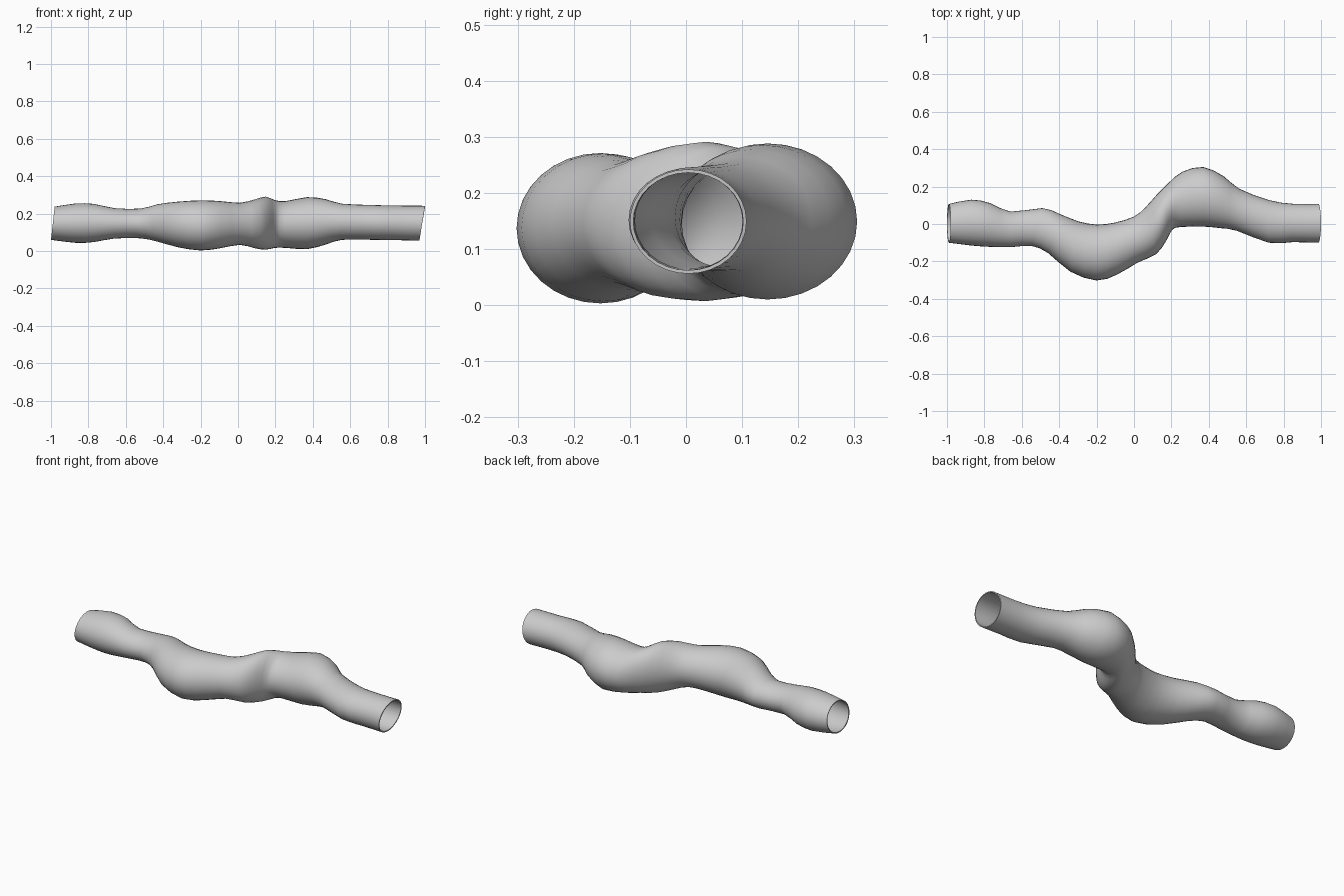
import bpy, bmesh
from math import sin, cos, pi
from mathutils import Vector

if "Cube" in bpy.data.objects:
    bpy.data.objects.remove(bpy.data.objects["Cube"])

# Stations along the tube: back edge x,y / front edge x,y / z low, z high / end tilt
STATIONS = [
    (-.99, .107, -.99, -.10, .06, .237, .01),
    (-.87, .13, -.87, -.115, .044, .254, 0),
    (-.77, .112, -.77, -.122, .048, .252, 0),
    (-.66, .066, -.66, -.124, .067, .229, 0),
    (-.49, .085, -.55, -.117, .068, .227, 0),
    (-.40, .055, -.46, -.155, .05, .25, 0),
    (-.30, .015, -.34, -.255, .02, .264, 0),
    (-.20, -.003, -.20, -.302, .003, .271, 0),
    (-.10, .008, -.09, -.27, .015, .267, 0),
    (.00, .04, .02, -.206, .033, .258, 0),
    (.06, .088, .12, -.16, .015, .276, 0),
    (.12, .155, .175, -.085, .007, .291, 0),
    (.19, .225, .205, -.03, .017, .272, 0),
    (.26, .28, .25, -.016, .017, .267, 0),
    (.37, .305, .37, -.014, .01, .288, 0),
    (.48, .255, .46, -.022, .035, .277, 0),
    (.56, .19, .55, -.036, .06, .253, 0),
    (.72, .128, .72, -.10, .06, .246, 0),
    (.85, .108, .85, -.097, .058, .243, 0),
    (.985, .108, .985, -.10, .056, .242, .015),
]
SIDES = 32


def spline(p0, p1, p2, p3, t):
    return [0.5 * (2 * b + (c - a) * t + (2 * a - 5 * b + 4 * c - d) * t * t
                   + (3 * b - a - 3 * c + d) * t ** 3)
            for a, b, c, d in zip(p0, p1, p2, p3)]


# Smoothly interpolated stations
n = len(STATIONS)
sections = []
for i in range(n - 1):
    ps = [STATIONS[min(max(i + k, 0), n - 1)] for k in (-1, 0, 1, 2)]
    sections += [spline(*ps, 0), spline(*ps, 0.5)]
sections.append(STATIONS[-1])

# Tube skin lofted through elliptical rings, open at both ends
bm = bmesh.new()
rings = []
for bx, by, fx, fy, lo, hi, tilt in sections:
    centre = Vector(((bx + fx) / 2, (by + fy) / 2, (lo + hi) / 2))
    side = Vector(((bx - fx) / 2, (by - fy) / 2, 0))
    up = Vector((tilt, 0, (hi - lo) / 2))
    rings.append([bm.verts.new(centre + side * cos(2 * pi * k / SIDES)
                               + up * sin(2 * pi * k / SIDES)) for k in range(SIDES)])
for a, b in zip(rings, rings[1:]):
    for k in range(SIDES):
        m = (k + 1) % SIDES
        bm.faces.new((a[k], a[m], b[m], b[k]))
# Quads wind so that normals face outward
if bm.faces[:] and sum(f.normal.dot(f.calc_center_median() - Vector((0, 0, .15)))
                       for f in bm.faces if not f.normal_update()) < 0:
    bmesh.ops.reverse_faces(bm, faces=bm.faces[:])

mesh = bpy.data.meshes.new("winding_tube")
bm.to_mesh(mesh)
bm.free()
tube = bpy.data.objects.new("winding_tube", mesh)
bpy.context.collection.objects.link(tube)

# Thin wall
wall = tube.modifiers.new("wall", 'SOLIDIFY')
wall.thickness = 0.006
wall.offset = -1

bpy.context.view_layer.objects.active = tube
tube.select_set(True)
bpy.ops.object.modifier_apply(modifier="wall")
bpy.ops.object.shade_smooth_by_angle(angle=0.7)
